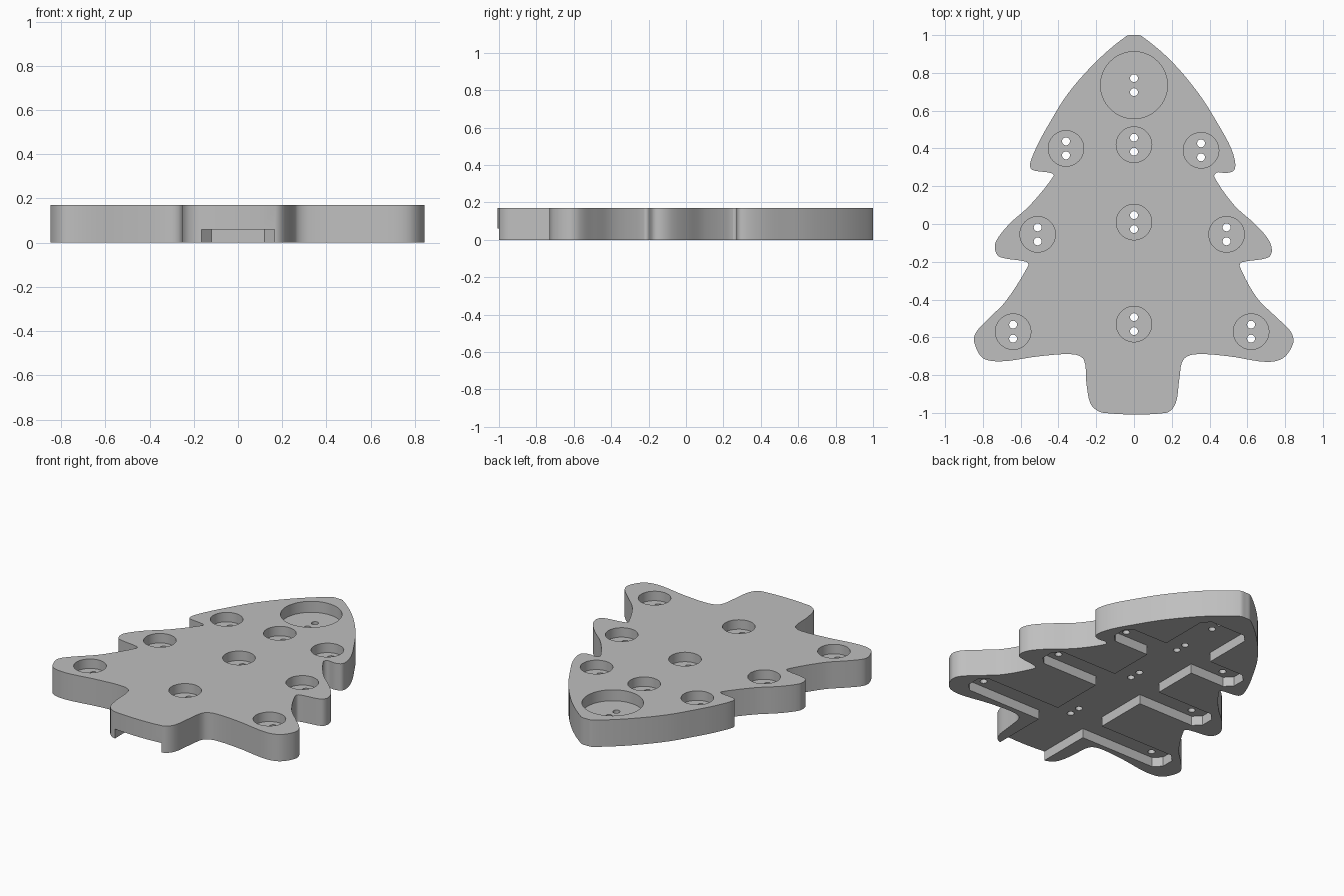
import bpy
import bmesh
import math
from mathutils import Vector

default_cube = bpy.data.objects.get("Cube")
if default_cube:
    bpy.data.objects.remove(default_cube, do_unlink=True)

THICK = 0.17
CHANNEL = 0.06

grey = bpy.data.materials.new("Plain grey")
grey.use_nodes = True
grey.diffuse_color = (0.52, 0.52, 0.52, 1)
grey.node_tree.nodes["Principled BSDF"].inputs["Base Color"].default_value = grey.diffuse_color


def smooth_loop(points, steps):
    """Closed Catmull-Rom curve through the points."""
    pts = [Vector(p) for p in points]
    count = len(pts)
    result = []
    for i in range(count):
        a, b, c, d = (pts[(i + k) % count] for k in (-1, 0, 1, 2))
        # Scale the tangents by the segment so uneven spacing does not overshoot
        span = (c - b).length
        tan_b = (c - a) * span / max((b - a).length + span, 1e-6)
        tan_c = (d - b) * span / max((d - c).length + span, 1e-6)
        for s in range(steps):
            t = s / steps
            t2, t3 = t * t, t * t * t
            result.append(b * (2 * t3 - 3 * t2 + 1) + tan_b * (t3 - 2 * t2 + t)
                          + c * (3 * t2 - 2 * t3) + tan_c * (t3 - t2))
    return result


def prism(name, outlines, bottom, top):
    """Object made of one or more closed outlines raised from bottom to top."""
    bm = bmesh.new()
    for outline in outlines:
        base = bm.faces.new([bm.verts.new((p[0], p[1], bottom)) for p in outline])
        raised = bmesh.ops.extrude_face_region(bm, geom=[base])["geom"]
        for item in raised:
            if isinstance(item, bmesh.types.BMVert):
                item.co.z = top
    bmesh.ops.recalc_face_normals(bm, faces=bm.faces)
    mesh = bpy.data.meshes.new(name)
    bm.to_mesh(mesh)
    bm.free()
    mesh.materials.append(grey)
    obj = bpy.data.objects.new(name, mesh)
    bpy.context.collection.objects.link(obj)
    return obj


def circle(x, y, radius, sides):
    return [(x + radius * math.cos(math.tau * i / sides),
             y + radius * math.sin(math.tau * i / sides)) for i in range(sides)]


def cut(target, cutter):
    """Subtract the cutter from the target and throw the cutter away."""
    cutter.hide_render = True
    mod = target.modifiers.new("cut", 'BOOLEAN')
    mod.operation = 'DIFFERENCE'
    mod.solver = 'EXACT'
    mod.object = cutter
    bpy.context.view_layer.update()
    graph = bpy.context.evaluated_depsgraph_get()
    result = bpy.data.meshes.new_from_object(target.evaluated_get(graph))
    target.modifiers.clear()
    target.data = result
    bpy.data.objects.remove(cutter, do_unlink=True)


# Tree silhouette: left side runs down from the tip, right side is reversed
left_side = [
    (0.04, 0.995), (0.2, 0.86), (0.35, 0.68), (0.45, 0.52), (0.51, 0.41),
    (0.535, 0.33), (0.53, 0.285), (0.49, 0.27), (0.44, 0.273), (0.425, 0.25),
    (0.53, 0.1), (0.64, 0), (0.71, -0.08), (0.73, -0.14), (0.71, -0.178),
    (0.57, -0.203), (0.56, -0.225), (0.65, -0.39), (0.75, -0.49), (0.83, -0.57),
    (0.843, -0.63), (0.79, -0.71), (0.7, -0.73), (0.5, -0.7), (0.32, -0.69),
    (0.26, -0.72), (0.24, -0.82), (0.22, -0.95), (0.17, -1)]
right_side = [
    (-0.04, 0.995), (-0.2, 0.86), (-0.35, 0.69), (-0.45, 0.53), (-0.51, 0.42),
    (-0.55, 0.32), (-0.54, 0.287), (-0.44, 0.27), (-0.425, 0.255),
    (-0.55, 0.1), (-0.66, 0), (-0.73, -0.09), (-0.735, -0.14), (-0.71, -0.175),
    (-0.57, -0.2), (-0.56, -0.22), (-0.68, -0.41), (-0.78, -0.51), (-0.84, -0.58),
    (-0.845, -0.63), (-0.8, -0.71), (-0.7, -0.727), (-0.5, -0.7), (-0.32, -0.69),
    (-0.265, -0.72), (-0.25, -0.86), (-0.225, -0.96), (-0.16, -1)]
outline = smooth_loop([(0, 1)] + left_side + right_side[::-1], 5)
tree = prism("tree_plate", [outline], 0, THICK)

# Wiring channel underneath: a spine with three pairs of arms, chamfered ends
SPINE, ARM, BEVEL = 0.165, 0.085, 0.045
arms = [(-0.57, 0.73), (-0.06, 0.6), (0.4, 0.45)]
half = [(SPINE, -1.1)]
for y, reach in arms:
    half += [(SPINE, y - ARM), (reach - BEVEL, y - ARM), (reach, y - ARM + BEVEL),
             (reach, y + ARM - BEVEL), (reach - BEVEL, y + ARM), (SPINE, y + ARM)]
end = 0.84
half += [(SPINE, end - BEVEL), (SPINE - BEVEL, end)]
channel = half + [(-x, y) for x, y in reversed(half)]
cut(tree, prism("channel_cutter", [channel], -0.1, CHANNEL))

# Round lamp pockets in the top, with a larger one near the tip
lamps = [(0, 0.42), (0, 0.01), (0, -0.53),
         (0.355, 0.39), (-0.36, 0.4), (0.49, -0.055), (-0.51, -0.055),
         (0.62, -0.57), (-0.64, -0.57)]
crown = (0, 0.735)
pockets = [circle(x, y, 0.094, 48) for x, y in lamps]
cut(tree, prism("pocket_cutter", pockets, THICK - 0.06, THICK + 0.1))
cut(tree, prism("crown_cutter", [circle(*crown, 0.177, 72)], THICK - 0.07, THICK + 0.1))

# A pair of wire holes through the floor of every pocket
holes = [circle(x, y + side * 0.037, 0.021, 20)
         for x, y in lamps + [crown] for side in (-1, 1)]
cut(tree, prism("wire_hole_cutter", holes, -0.1, THICK + 0.1))

# Smooth the curved walls and keep the rims sharp
bpy.ops.object.select_all(action='DESELECT')
tree.select_set(True)
bpy.context.view_layer.objects.active = tree
bpy.ops.object.shade_smooth_by_angle(angle=math.radians(30))
